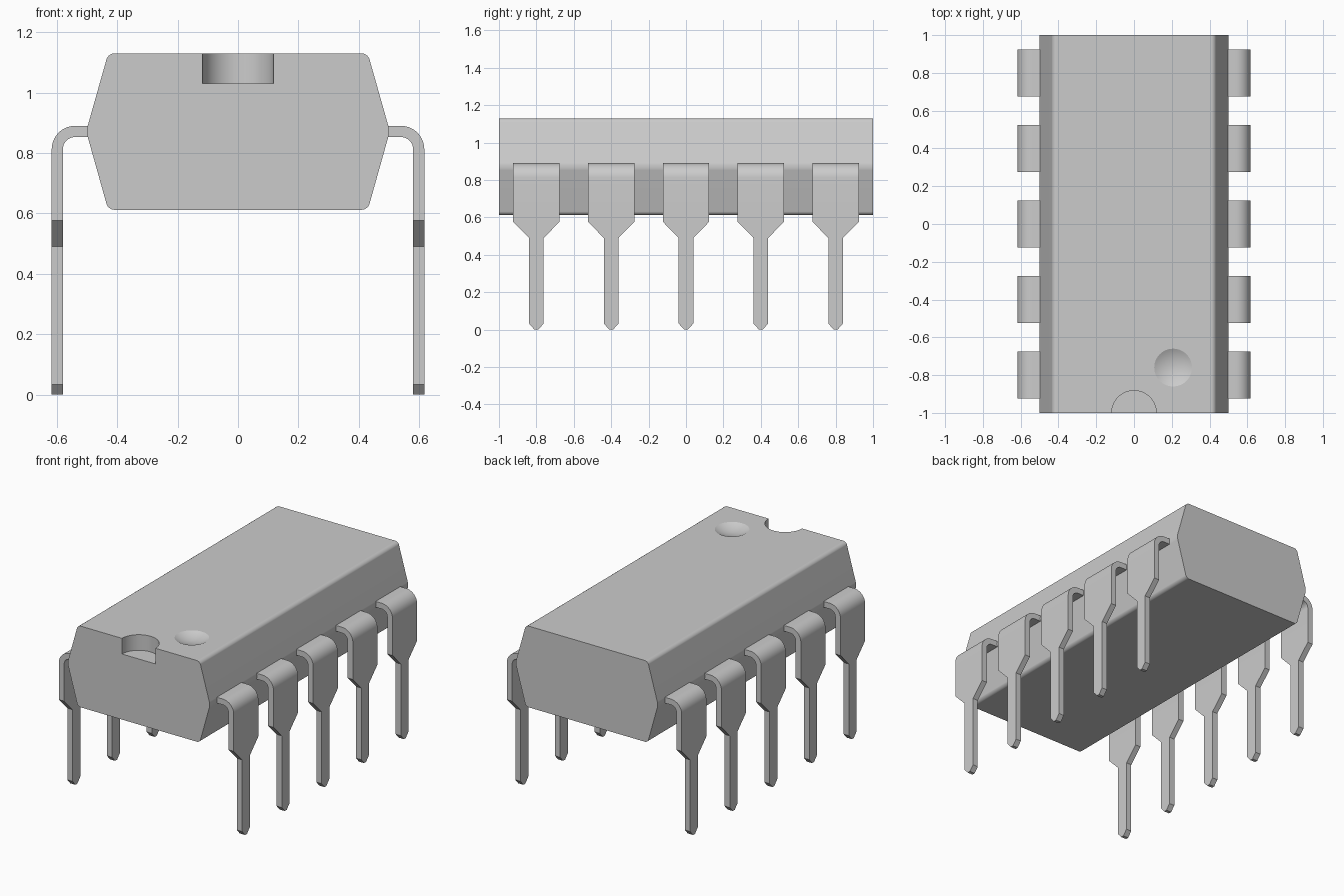
import bpy, bmesh, math
from mathutils import Vector

cube = bpy.data.objects.get("Cube")
if cube:
    bpy.data.objects.remove(cube, do_unlink=True)

grey = bpy.data.materials.new("mid_grey")
grey.use_nodes = True
colour = (0.6, 0.6, 0.6, 1)
grey.diffuse_color = colour
grey.node_tree.nodes["Principled BSDF"].inputs["Base Color"].default_value = colour


def make_object(name, bm):
    bmesh.ops.recalc_face_normals(bm, faces=bm.faces)
    mesh = bpy.data.meshes.new(name)
    bm.to_mesh(mesh)
    bm.free()
    mesh.materials.append(grey)
    obj = bpy.data.objects.new(name, mesh)
    bpy.context.collection.objects.link(obj)
    return obj


def select_only(obj):
    bpy.ops.object.select_all(action='DESELECT')
    obj.select_set(True)
    bpy.context.view_layer.objects.active = obj


def smooth(obj, degrees):
    select_only(obj)
    bpy.ops.object.shade_smooth_by_angle(angle=math.radians(degrees))


def cut(obj, cutter):
    mod = obj.modifiers.new("cut", 'BOOLEAN')
    mod.operation = 'DIFFERENCE'
    mod.solver = 'EXACT'
    mod.object = cutter
    select_only(obj)
    bpy.ops.object.modifier_apply(modifier=mod.name)
    bpy.data.objects.remove(cutter, do_unlink=True)


# Body: hexagonal section with rounded long edges
TOP, MID, BOTTOM = 1.13, 0.872, 0.612
bm = bmesh.new()
section = [(0.43, BOTTOM), (0.503, MID), (0.43, TOP),
           (-0.43, TOP), (-0.503, MID), (-0.43, BOTTOM)]
end = bm.faces.new([bm.verts.new((x, -1, z)) for x, z in section])
extruded = bmesh.ops.extrude_face_region(bm, geom=[end])["geom"]
bmesh.ops.translate(bm, vec=(0, 2, 0),
                    verts=[v for v in extruded if isinstance(v, bmesh.types.BMVert)])
long_edges = [e for e in bm.edges if abs(e.verts[0].co.y - e.verts[1].co.y) > 1]
bmesh.ops.bevel(bm, geom=long_edges, offset=0.02, offset_type='OFFSET',
                segments=5, profile=0.5, affect='EDGES')
body = make_object("body", bm)

# Half-round notch in the front end
bm = bmesh.new()
bmesh.ops.create_cone(bm, cap_ends=True, segments=64, radius1=0.118, radius2=0.118, depth=0.2)
bmesh.ops.translate(bm, verts=bm.verts, vec=(0, -1, TOP))
cut(body, make_object("notch_cutter", bm))

# Shallow round dimple marking the first pin
rim, depth = 0.1, 0.025
radius = (rim ** 2 + depth ** 2) / (2 * depth)
bm = bmesh.new()
bmesh.ops.create_uvsphere(bm, u_segments=48, v_segments=64, radius=radius)
bmesh.ops.translate(bm, verts=bm.verts, vec=(0.207, -0.76, TOP - depth + radius))
cut(body, make_object("dimple_cutter", bm))

smooth(body, 25)
weighted = body.modifiers.new("even_shading", 'WEIGHTED_NORMAL')
weighted.keep_sharp = True


# Pins: bent strips that taper to a narrow pointed leg
def make_pin(name, side, y):
    outer, inner, wide, narrow = 0.077, 0.04, 0.124, 0.039
    cx, cz = 0.54, 0.813
    rings = [((0.47, cz + outer), (0.47, cz + inner), wide)]
    for i in range(11):
        a = math.pi / 2 * (1 - i / 10)
        rings.append(((cx + outer * math.cos(a), cz + outer * math.sin(a)),
                      (cx + inner * math.cos(a), cz + inner * math.sin(a)), wide))
    for z, half in ((0.577, wide), (0.49, narrow), (0.033, narrow), (0, 0.01)):
        rings.append(((cx + outer, z), (cx + inner, z), half))
    bm = bmesh.new()
    loops = []
    for (ox, oz), (ix, iz), h in rings:
        loops.append([bm.verts.new((side * px, y + py, pz)) for px, py, pz in
                      ((ox, -h, oz), (ox, h, oz), (ix, h, iz), (ix, -h, iz))])
    for a, b in zip(loops, loops[1:]):
        for i in range(4):
            j = (i + 1) % 4
            bm.faces.new((a[i], a[j], b[j], b[i]))
    bm.faces.new(loops[0])
    bm.faces.new(loops[-1])
    smooth(make_object(name, bm), 30)


for side, label in ((1, "left"), (-1, "right")):
    for n in range(5):
        make_pin(f"{label}_pin_{n + 1}", side, -0.8 + 0.4 * n)
